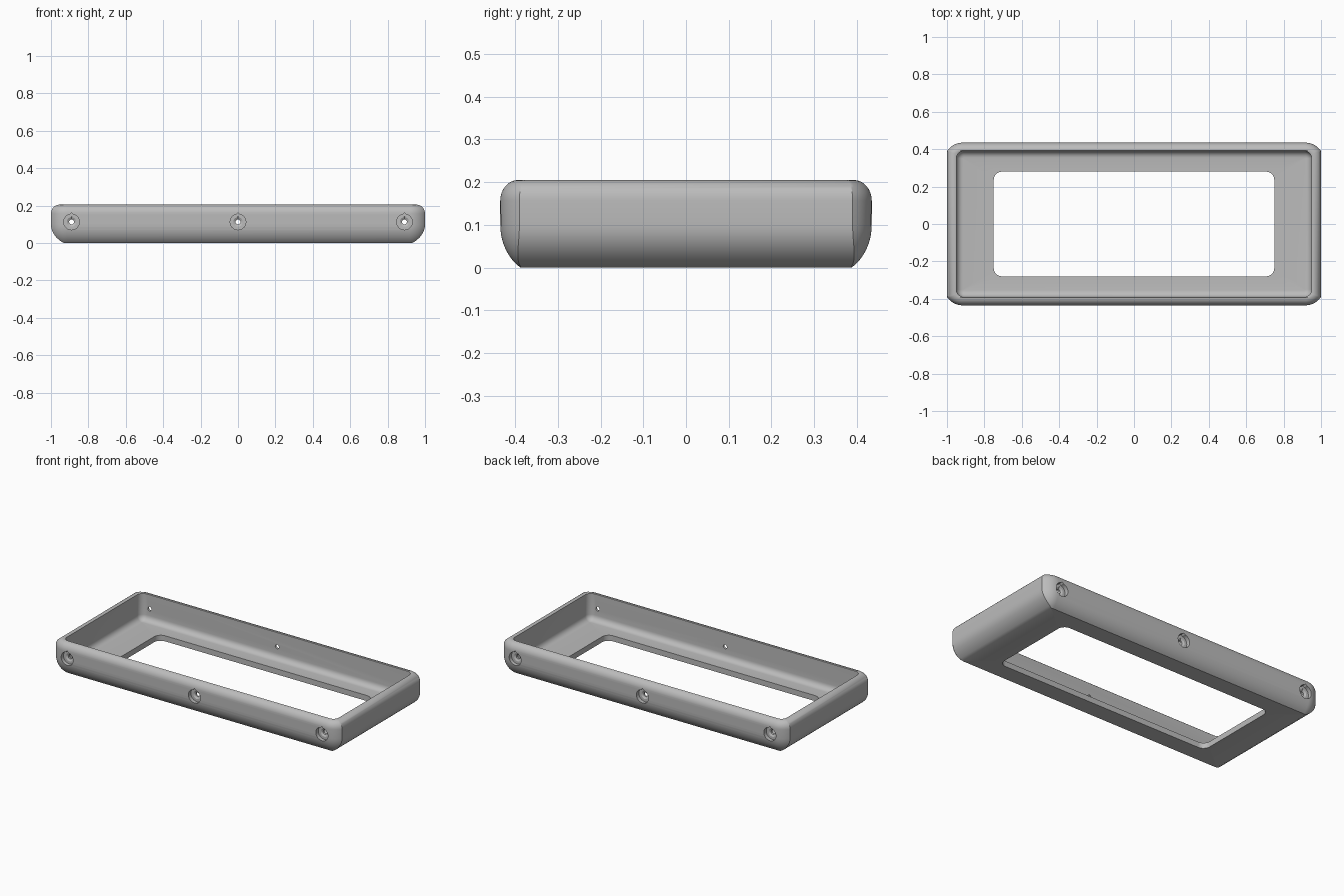
import bpy, bmesh
from math import sin, cos, pi, asin, radians

cube = bpy.data.objects.get("Cube")
if cube:
    bpy.data.objects.remove(cube)

HX, HY, HEIGHT = 1.0, 0.435, 0.205
STEPS = 10

grey = bpy.data.materials.new("matte grey")
grey.use_nodes = True
grey.diffuse_color = (0.5, 0.5, 0.5, 1)
grey.node_tree.nodes["Principled BSDF"].inputs["Base Color"].default_value = (0.5, 0.5, 0.5, 1)


def full_ring(corner, z):
    """Mirror one corner arc (running from the end to the long side) into a closed ring."""
    back = corner[::-1]
    pts = corner + [(-x, y) for x, y in back]
    pts += [(-x, -y) for x, y in corner] + [(x, -y) for x, y in back]
    return [(x, y, z) for x, y in pts]


def outer_ring(ix, iy, z):
    """Outer outline: round corner cut off by the flat end, leaving a crease."""
    r, cx, cy = 0.103 - iy, 0.915, 0.332
    sweep = asin(min(1, (HX - ix - cx) / r))
    angles = [sweep * (1 - i / STEPS) for i in range(STEPS + 1)]
    return full_ring([(cx + r * sin(a), cy + r * cos(a)) for a in angles], z)


def inner_ring(hx, hy, r, z):
    angles = [pi / 2 * i / STEPS for i in range(STEPS + 1)]
    return full_ring([(hx - r + r * cos(a), hy - r + r * sin(a)) for a in angles], z)


def loft(name, rings, closed):
    bm = bmesh.new()
    loops = [[bm.verts.new(p) for p in ring] for ring in rings]
    pairs = list(zip(loops, loops[1:]))
    if closed:
        pairs.append((loops[-1], loops[0]))
    else:
        bm.faces.new(loops[0])
        bm.faces.new(loops[-1])
    n = len(loops[0])
    for a, b in pairs:
        for i in range(n):
            j = (i + 1) % n
            bm.faces.new((a[i], a[j], b[j], b[i]))
    bmesh.ops.recalc_face_normals(bm, faces=bm.faces)
    mesh = bpy.data.meshes.new(name)
    bm.to_mesh(mesh)
    bm.free()
    obj = bpy.data.objects.new(name, mesh)
    bpy.context.collection.objects.link(obj)
    mesh.materials.append(grey)
    return obj


# Tray frame: window, curved underside, rounded rim, inner wall, filleted floor
rings = [inner_ring(0.75, 0.28, 0.045, 0)]
for i in range(9):
    t = 1 - i / 8
    a = t * radians(58)
    k = (1 - cos(a)) / (1 - cos(radians(58)))
    rings.append(outer_ring(0.07 * k, 0.047 * k, 0.1 * (1 - sin(a) / sin(radians(58)))))
for i in range(9):
    a = pi / 2 * i / 8
    k = 1 - cos(a)
    rings.append(outer_ring(0.042 * k, 0.042 * k, HEIGHT - 0.048 * (1 - sin(a))))
rings.append(inner_ring(0.95, 0.39, 0.04, HEIGHT - 0.003))
FLOOR, FILLET = 0.035, 0.036
for i in range(7):
    a = pi / 2 * i / 6
    k = FILLET * (1 - cos(a))
    rings.append(inner_ring(0.95 - k, 0.39 - k, 0.04 - k, FLOOR + FILLET * (1 - sin(a))))
rings.append(inner_ring(0.75, 0.28, 0.045, FLOOR))
frame = loft("tray_frame", rings, True)


# Stepped screw holes through both long sides, each with a small peak on top
def hole_section(x, y, r):
    pts = []
    for i in range(32):
        a = 2 * pi * i / 32
        reach = 1.2 if i == 8 else 1
        pts.append((x + r * cos(a), y, 0.113 + r * sin(a) * reach))
    return pts


for side in (-1, 1):
    for x in (-0.89, 0, 0.89):
        steps = [(0.48, 0.042), (0.41, 0.042), (0.41, 0.025), (0.403, 0.013), (0.36, 0.013)]
        cutter = loft("hole_cutter", [hole_section(x, side * y, r) for y, r in steps], False)
        cutter.hide_render = True
        mod = frame.modifiers.new("screw_hole", 'BOOLEAN')
        mod.operation = 'DIFFERENCE'
        mod.solver = 'EXACT'
        mod.object = cutter
        bpy.context.view_layer.objects.active = frame
        bpy.ops.object.modifier_apply(modifier=mod.name)
        bpy.data.objects.remove(cutter)

bpy.ops.object.select_all(action='DESELECT')
frame.select_set(True)
bpy.context.view_layer.objects.active = frame
bpy.ops.object.shade_smooth_by_angle(angle=radians(30))
